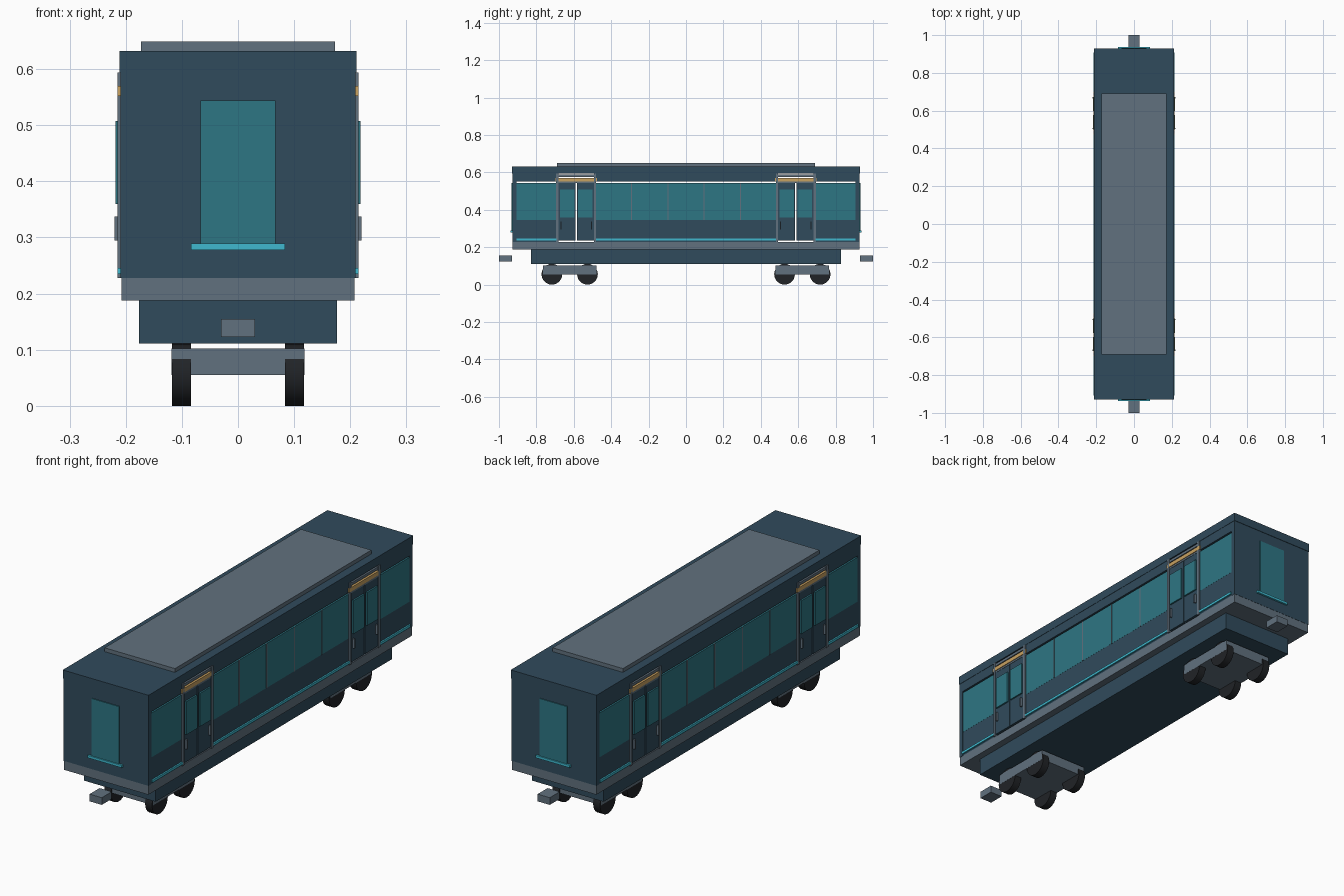
import bpy
from math import pi

if "Cube" in bpy.data.objects:
    bpy.data.objects.remove(bpy.data.objects["Cube"])


def mat(name, r, g, b):
    m = bpy.data.materials.new(name)
    m.diffuse_color = (r, g, b, 1)
    m.use_nodes = True
    m.node_tree.nodes["Principled BSDF"].inputs["Base Color"].default_value = m.diffuse_color
    return m


NAVY = mat("navy_paint", 0.03, 0.07, 0.107)
STEEL = mat("steel", 0.12, 0.165, 0.21)
GLASS = mat("teal_glass", 0.027, 0.18, 0.23)
TRIM = mat("bright_trim", 0.05, 0.48, 0.62)
GOLD = mat("gold", 0.58, 0.36, 0.12)
RUBBER = mat("black", 0.015, 0.017, 0.02)


def box(name, x, y, z, m):
    """Box from (min, max) ranges on each axis."""
    bpy.ops.mesh.primitive_cube_add(size=1, location=[(a + b) / 2 for a, b in (x, y, z)])
    o = bpy.context.object
    o.name = name
    o.scale = [abs(b - a) for a, b in (x, y, z)]
    bpy.ops.object.transform_apply(location=False, rotation=False, scale=True)
    o.data.materials.append(m)
    return o


def side_box(name, x, y, z, m):
    """Box on both long sides of the carriage."""
    for s in (-1, 1):
        box(name, (s * x[0], s * x[1]), y, z, m)


# Main body: underframe, floor sill, roof
box("underframe", (-.176, .176), (-.83, .83), (.111, .188), NAVY)
box("floor_sill", (-.208, .208), (-.927, .927), (.188, .228), STEEL)
box("roof", (-.211, .211), (-.93, .93), (.594, .632), NAVY)
box("roof_panel", (-.173, .173), (-.69, .69), (.632, .649), STEEL)

# Ends: wall, window, trim strip, coupler
for s in (-1, 1):
    box("end_wall", (-.2095, .2095), (s * .907, s * .928), (.228, .594), NAVY)
    box("end_window", (-.067, .067), (s * .926, s * .932), (.289, .544), GLASS)
    box("end_window_trim", (-.084, .084), (s * .926, s * .937), (.278, .289), TRIM)
    box("coupler", (-.03, .03), (s * .93, s * 1.0), (.123, .155), STEEL)

# Side wall sections between and outside the doors
DOOR = .587
for y0, y1 in ((-.907, -.693), (-.48, .48), (.693, .907)):
    side_box("side_wall", (.19, .208), (y0, y1), (.228, .346), NAVY)
    side_box("side_header", (.19, .2095), (y0, y1), (.55, .594), NAVY)
    side_box("side_window", (.2, .2085), (y0, y1), (.346, .543), GLASS)
    side_box("side_trim", (.207, .2145), (y0, y1), (.235, .246), TRIM)
for i in range(-3, 4, 2):
    side_box("window_mullion", (.2, .2105), (i * .097 - .003, i * .097 + .003), (.346, .543), STEEL)

# Double doors with frame, gold header and handles
for c in (-DOOR, DOOR):
    for s in (-1, 1):
        def span(a, b):
            return c + s * a, c + s * b
        side_box("door_leaf", (.2, .211), span(.003, .095), (.235, .543), NAVY)
        side_box("door_window", (.208, .218), span(.01, .086), (.36, .508), GLASS)
        side_box("door_handle", (.211, .2205), span(.078, .085), (.295, .337), STEEL)
        side_box("door_jamb", (.195, .2145), span(.095, .107), (.228, .594), STEEL)
    side_box("door_top_rail", (.195, .2125), (c - .1, c + .1), (.543, .551), STEEL)
    side_box("door_header_gold", (.195, .2145), (c - .112, c + .112), (.552, .57), GOLD)
    side_box("door_lintel", (.195, .212), (c - .105, c + .105), (.576, .588), STEEL)

# Bogies and wheels
for c in (-.622, .622):
    box("bogie_frame", (-.1185, .1185), (c - .143, c + .143), (.055, .102), STEEL)
    for dy in (-.095, .095):
        for sx in (-1, 1):
            bpy.ops.mesh.primitive_cylinder_add(
                vertices=24, radius=.0555, depth=.034,
                location=(sx * .101, c + dy, .0555), rotation=(0, pi / 2, 0))
            w = bpy.context.object
            w.name = "wheel"
            w.data.materials.append(RUBBER)
            bpy.ops.object.shade_smooth_by_angle()
